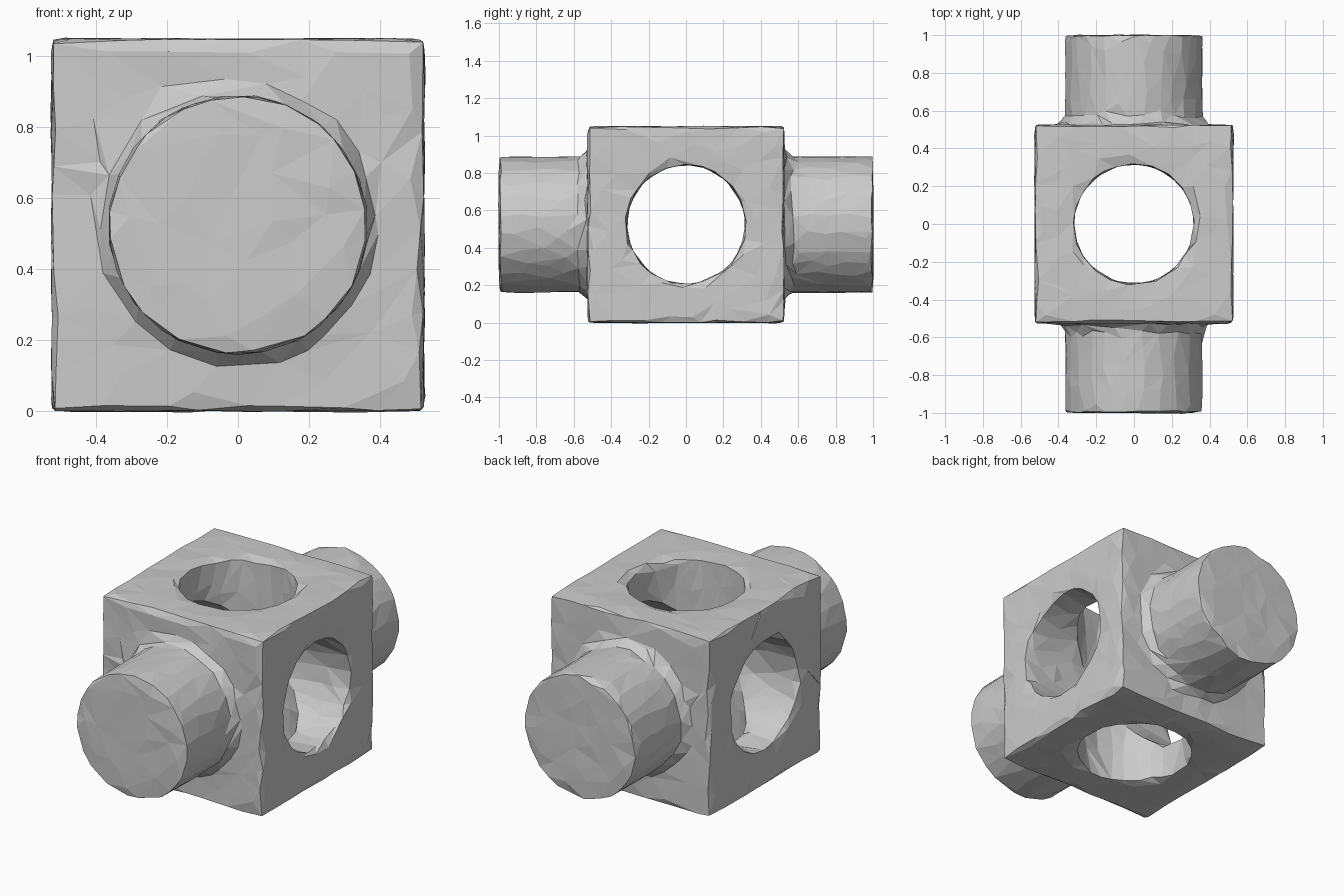
import bpy
import random
from math import pi
from mathutils import Vector

random.seed(4)
default = bpy.data.objects.get("Cube")
if default:
    bpy.data.objects.remove(default, do_unlink=True)

HALF = 0.525
CENTRE = Vector((0, 0, HALF))


def cylinder(name, radius, depth, rotation, sides=32):
    bpy.ops.mesh.primitive_cylinder_add(vertices=sides, radius=radius, depth=depth,
                                        location=CENTRE, rotation=rotation)
    ob = bpy.context.object
    ob.name = name
    return ob


def apply_modifier(ob, kind, **settings):
    bpy.context.view_layer.objects.active = ob
    mod = ob.modifiers.new(kind.title(), kind)
    for key, value in settings.items():
        setattr(mod, key, value)
    bpy.ops.object.modifier_apply(modifier=mod.name)


def combine(ob, other, operation):
    other.hide_render = True
    apply_modifier(ob, "BOOLEAN", object=other, operation=operation, solver="EXACT")
    bpy.data.objects.remove(other, do_unlink=True)


# Cube block with a solid round bar from front to back
bpy.ops.mesh.primitive_cube_add(size=2 * HALF, location=CENTRE)
block = bpy.context.object
block.name = "bored_block"
combine(block, cylinder("round_bar", 0.365, 2, (pi / 2, 0, 0)), "UNION")

# Round bores through the sides and from top to bottom
for name, rotation in (("side_bore", (0, pi / 2, 0)), ("vertical_bore", (0, 0, 0))):
    combine(block, cylinder(name, 0.318, 1.5, rotation), "DIFFERENCE")

# Irregular, slightly chipped triangular facets
apply_modifier(block, "REMESH", mode="VOXEL", voxel_size=0.03)
for v in block.data.vertices:
    v.co += Vector([random.uniform(-1, 1) for _ in range(3)]) * 0.004
triangles = sum(len(p.vertices) - 2 for p in block.data.polygons)
apply_modifier(block, "DECIMATE", ratio=1800 / triangles)
block.data.shade_flat()
